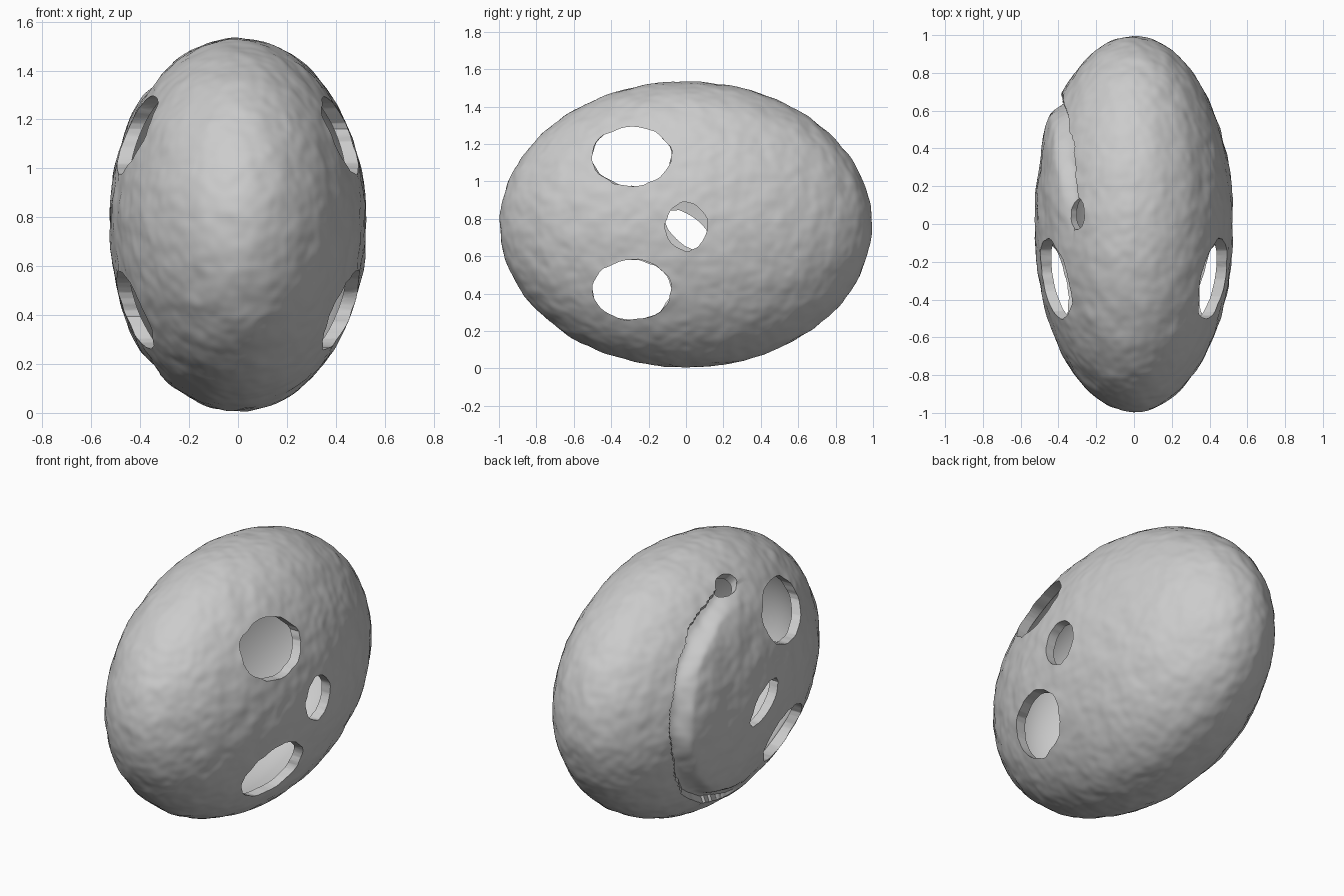
import bpy
import bmesh
from math import radians, atan2, cos
from mathutils import Matrix, Vector, noise

if "Cube" in bpy.data.objects:
    bpy.data.objects.remove(bpy.data.objects["Cube"])

CENTRE = Vector((0, 0, 0.77))
AXES = Vector((0.527, 0.994, 0.764))
WALL = 0.055

grey = bpy.data.materials.new("plain grey")
grey.use_nodes = True
colour = (0.6, 0.6, 0.6, 1)
grey.diffuse_color = colour
grey.node_tree.nodes["Principled BSDF"].inputs["Base Color"].default_value = colour


def add_object(name, bm):
    mesh = bpy.data.meshes.new(name)
    bm.to_mesh(mesh)
    bm.free()
    mesh.materials.append(grey)
    obj = bpy.data.objects.new(name, mesh)
    bpy.context.collection.objects.link(obj)
    return obj


def smoothstep(a, b, t):
    t = min(max((t - a) / (b - a), 0), 1)
    return t * t * (3 - 2 * t)


def ellipsoid(name, axes, subdivisions, relief=None):
    bm = bmesh.new()
    bmesh.ops.create_icosphere(bm, subdivisions=subdivisions, radius=1)
    for v in bm.verts:
        unit = v.co.copy()
        p = Vector(u * a for u, a in zip(unit, axes))
        if relief:
            normal = Vector(u / a for u, a in zip(unit, axes)).normalized()
            p += normal * relief(p)
        v.co = p + CENTRE
    return add_object(name, bm)


def shell_relief(p):
    # Hammered lumps over the whole surface
    h = 0.006 * noise.noise(p * 9) + 0.003 * noise.noise(p * 20)
    # Round panel on one side, parted from the back by a sharp step
    if p.x < 0:
        y, z = p.y - 0.06, p.z
        s = Vector((y, z)).length - 0.62 + 0.015 * noise.noise(p * 8)
        fade = smoothstep(-0.35, 0.35, cos(atan2(z, y)))
        if s < 0:
            panel = 0.016 * smoothstep(-0.4, -0.12, s)
            h += fade * (panel - 0.055 * smoothstep(-0.11, -0.015, s))
    return h


def hole_cutter(place, angle, high, wide, tilt=0, depth=0.5):
    # Ragged oval cylinder pointing outward through the wall
    bm = bmesh.new()
    bmesh.ops.create_cone(bm, cap_ends=True, segments=40, radius1=1, radius2=1, depth=1)
    for v in bm.verts:
        edge = Vector((v.co.x, v.co.y, 0)) * 3 + Vector(place) * 7
        ragged = 1 + 0.07 * noise.noise(edge)
        v.co.x *= ragged
        v.co.y *= ragged
    bm.transform(Matrix.Translation(place)
                 @ Matrix.Rotation(radians(angle), 4, "Y")
                 @ Matrix.Rotation(radians(tilt), 4, "Z")
                 @ Matrix.Diagonal((high, wide, depth, 1)))
    return add_object("hole_cutter", bm)


shell = ellipsoid("hollow_shell", AXES, 7, shell_relief)

# Hollow inside
cutters = [ellipsoid("inner_cavity", AXES - Vector((WALL, WALL, WALL)), 6)]

# Two large front holes on each side
for side in (-1, 1):
    for z in (1.135, 0.42):
        cutters.append(hole_cutter((side * 0.45, -0.29, z), side * 90, 0.16, 0.212))

# Middle side holes and the small upper hole
cutters.append(hole_cutter((0.5, 0.0, 0.76), 90, 0.13, 0.112))
cutters.append(hole_cutter((-0.5, 0.01, 0.735), -90, 0.075, 0.15, tilt=40))
cutters.append(hole_cutter((-0.31, 0.055, 1.4), -45, 0.058, 0.085, depth=0.3))

bpy.ops.object.select_all(action="DESELECT")
bpy.context.view_layer.objects.active = shell
shell.select_set(True)
for cutter in cutters:
    cut = shell.modifiers.new("cut", "BOOLEAN")
    cut.operation = "DIFFERENCE"
    cut.solver = "MANIFOLD"
    cut.object = cutter
    bpy.ops.object.modifier_apply(modifier=cut.name)
    bpy.data.objects.remove(cutter)

bpy.ops.object.shade_smooth_by_angle(angle=radians(35))
